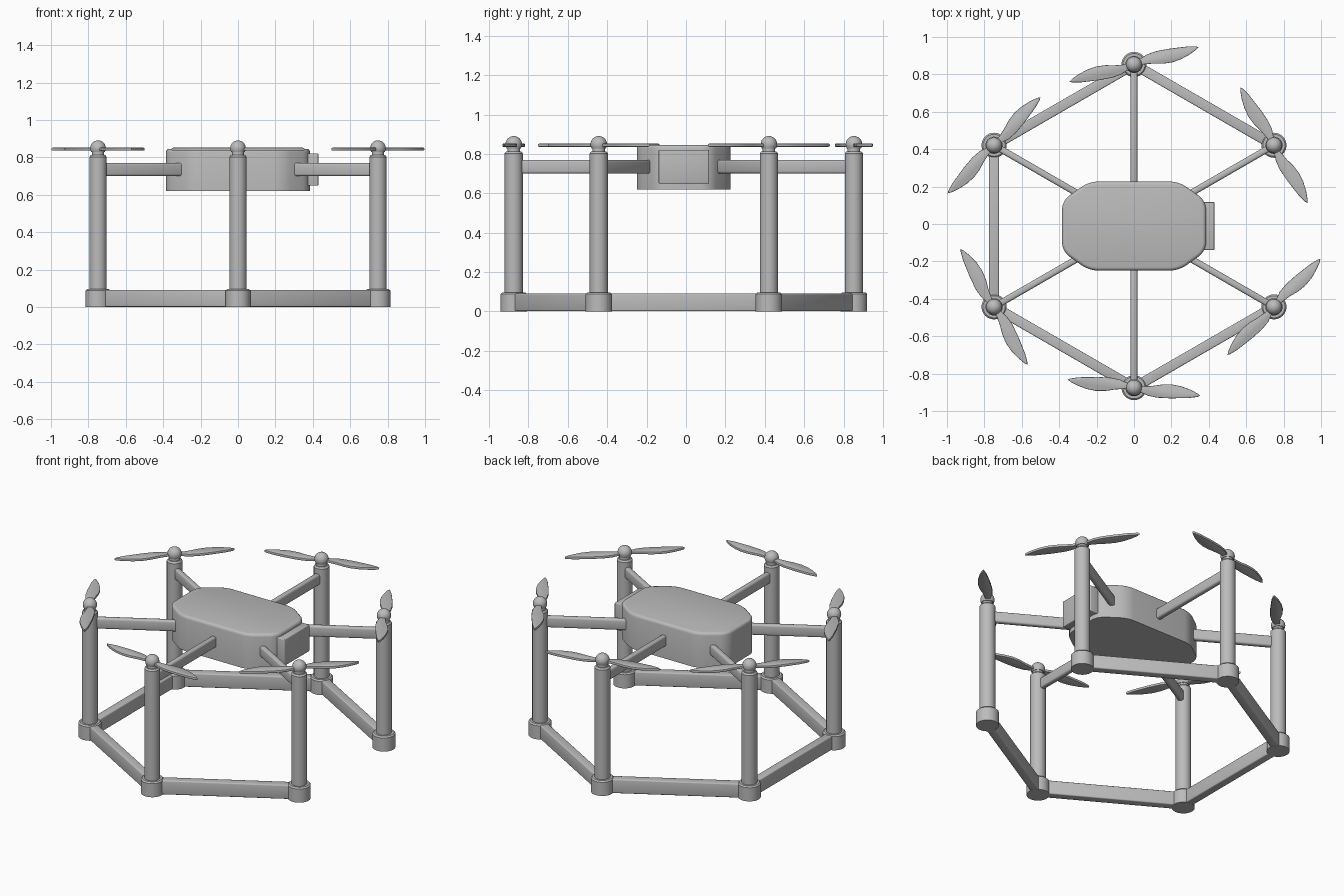
import bpy, bmesh, math
from mathutils import Matrix, Vector

cube = bpy.data.objects.get("Cube")
if cube:
    bpy.data.objects.remove(cube)

grey = bpy.data.materials.new("plain_grey")
grey.use_nodes = True
COLOUR = (0.5, 0.5, 0.5, 1)
grey.diffuse_color = COLOUR
grey.node_tree.nodes["Principled BSDF"].inputs["Base Color"].default_value = COLOUR

CENTRE = Vector((0, -0.011, 0))
RADIUS = 0.864


def finish(bm, name, matrix=Matrix(), smooth=True):
    """Turn a bmesh into a named, coloured object."""
    bmesh.ops.recalc_face_normals(bm, faces=bm.faces)
    mesh = bpy.data.meshes.new(name)
    bm.to_mesh(mesh)
    bm.free()
    mesh.materials.append(grey)
    obj = bpy.data.objects.new(name, mesh)
    bpy.context.collection.objects.link(obj)
    obj.matrix_world = matrix
    if smooth:
        bpy.ops.object.select_all(action='DESELECT')
        obj.select_set(True)
        bpy.context.view_layer.objects.active = obj
        bpy.ops.object.shade_smooth_by_angle(angle=math.radians(35))
    return obj


def bar(name, start, end, width, height, bevel):
    """Level box running from start to end with rounded edges."""
    run = end - start
    bm = bmesh.new()
    bmesh.ops.create_cube(bm, size=1)
    bmesh.ops.scale(bm, vec=(run.length, width, height), verts=bm.verts)
    bmesh.ops.bevel(bm, geom=bm.edges[:], offset=bevel, segments=3,
                    profile=0.5, affect='EDGES')
    turn = Matrix.Rotation(math.atan2(run.y, run.x), 4, 'Z')
    return finish(bm, name, Matrix.Translation((start + end) / 2) @ turn)


def lathe(name, profile, place):
    """Spin an (r, z) profile around the vertical axis."""
    bm = bmesh.new()
    verts = [bm.verts.new((r, 0, z)) for r, z in profile]
    edges = [bm.edges.new(pair) for pair in zip(verts, verts[1:])]
    bmesh.ops.spin(bm, geom=verts + edges, cent=(0, 0, 0), axis=(0, 0, 1),
                   angle=math.tau, steps=32)
    bmesh.ops.remove_doubles(bm, verts=bm.verts, dist=0.0005)
    return finish(bm, name, Matrix.Translation(place))


def prism(bm, outline, low, high):
    face = bm.faces.new([bm.verts.new((x, y, low)) for x, y in outline])
    up = bmesh.ops.extrude_face_region(bm, geom=[face])["geom"]
    bmesh.ops.translate(bm, vec=(0, 0, high - low),
                        verts=[g for g in up if isinstance(g, bmesh.types.BMVert)])


# Central body: chamfered plan, rounded uprights, softened top rim
bm = bmesh.new()
X, Y = 0.385, 0.238
quarter = [(X, 0.135), (0.24, Y)]
plan = quarter + [(-x, y) for x, y in quarter[::-1]]
plan += [(-x, -y) for x, y in plan]
prism(bm, plan, 0.62, 0.846)
uprights = [e for e in bm.edges if abs(e.verts[0].co.z - e.verts[1].co.z) > 0.1]
bmesh.ops.bevel(bm, geom=uprights, offset=0.045, segments=4, profile=0.5, affect='EDGES')
rim = [e for e in bm.edges if min(v.co.z for v in e.verts) > 0.84]
bmesh.ops.bevel(bm, geom=rim, offset=0.018, segments=3, profile=0.5, affect='EDGES')
finish(bm, "body", Matrix.Translation(CENTRE))

# Equipment box on the left end of the body
bar("side_box", CENTRE + Vector((0.36, 0, 0.735)), CENTRE + Vector((0.43, 0, 0.735)),
    0.256, 0.172, 0.005)

# Post: foot, leg, motor and domed cap in one profile
post = [(0, 0), (0.067, 0), (0.067, 0.088), (0.059, 0.096), (0.046, 0.096),
        (0.046, 0.803), (0.038, 0.813), (0.032, 0.813), (0.032, 0.828)]
post += [(0.042 * math.cos(a), 0.849 + 0.042 * math.sin(a))
         for a in [math.radians(d) for d in range(-30, 90, 15)]]
post.append((0, 0.891))

# Blade outline, running outwards along x
blade = [(0, -0.012), (0.05, -0.013), (0.1, -0.022), (0.15, -0.036), (0.2, -0.042),
         (0.25, -0.038), (0.3, -0.026), (0.34, -0.011), (0.357, 0), (0.345, 0.007),
         (0.3, 0.019), (0.2, 0.033), (0.13, 0.038), (0.08, 0.034), (0.04, 0.021), (0, 0.012)]

# Six posts, each with its arm and propeller; spin direction alternates
headings = [-60, 15, 46, -60, -7, 46]
hubs = []
for i, heading in enumerate(headings):
    a = math.radians(30 + 60 * i)
    out = Vector((math.cos(a), math.sin(a), 0))
    hub = CENTRE + out * RADIUS
    hubs.append(hub)
    lathe(f"post_{i + 1}", post, hub)
    mid = CENTRE + Vector((0, 0, 0.735))
    bar(f"arm_{i + 1}", mid + out * 0.2, mid + out * (RADIUS - 0.02), 0.035, 0.07, 0.012)

    hand = 1 if i % 2 else -1
    for side in (0, 180):
        bm = bmesh.new()
        prism(bm, [(x, y * hand) for x, y in blade], -0.008, 0.008)
        rims = [e for e in bm.edges if abs(e.verts[0].co.z - e.verts[1].co.z) < 0.001]
        bmesh.ops.bevel(bm, geom=rims, offset=0.004, segments=2, profile=0.5,
                        affect='EDGES')
        turn = Matrix.Rotation(math.radians(heading + side), 4, 'Z')
        label = "a" if side == 0 else "b"
        finish(bm, f"propeller_blade_{i + 1}{label}",
               Matrix.Translation(hub + Vector((0, 0, 0.844))) @ turn)

# Ground rails join neighbouring feet, leaving the left side open
for i in range(5):
    a, b = hubs[i], hubs[i + 1]
    step = (b - a).normalized() * 0.05
    lift = Vector((0, 0, 0.046))
    bar(f"ground_rail_{i + 1}", a + step + lift, b - step + lift, 0.054, 0.09, 0.007)
